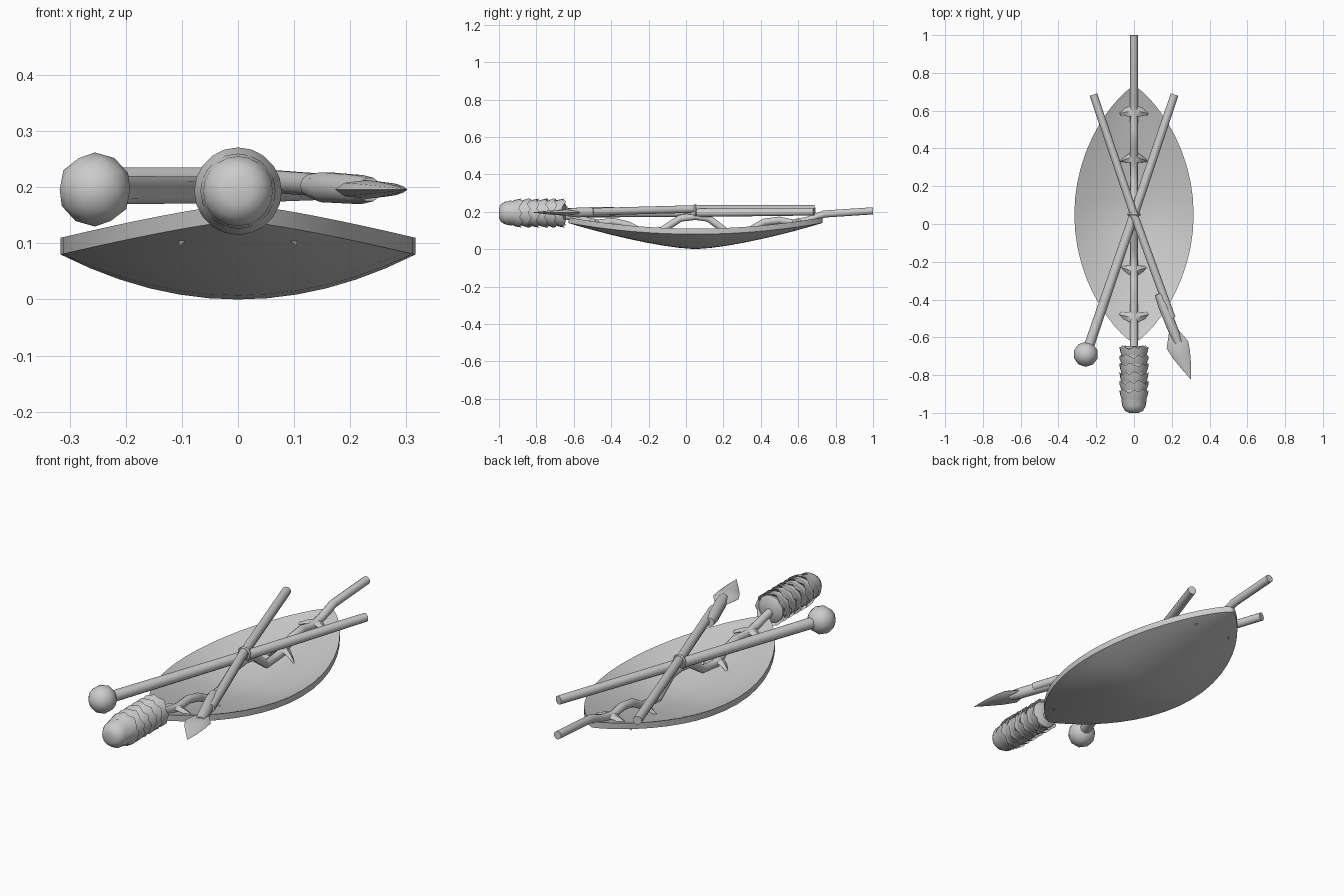
import bpy
import bmesh
from math import cos, sin, pi
from mathutils import Vector

if "Cube" in bpy.data.objects:
    bpy.data.objects.remove(bpy.data.objects["Cube"])

GREY = (0.6, 0.6, 0.6, 1)
grey = bpy.data.materials.new("plain grey")
grey.use_nodes = True
grey.diffuse_color = GREY
grey.node_tree.nodes["Principled BSDF"].inputs["Base Color"].default_value = GREY


def finish(bm, name, angle=0.7):
    bmesh.ops.recalc_face_normals(bm, faces=bm.faces)
    mesh = bpy.data.meshes.new(name)
    bm.to_mesh(mesh)
    bm.free()
    mesh.materials.append(grey)
    ob = bpy.data.objects.new(name, mesh)
    bpy.context.collection.objects.link(ob)
    bpy.ops.object.select_all(action="DESELECT")
    ob.select_set(True)
    bpy.context.view_layer.objects.active = ob
    bpy.ops.object.shade_smooth_by_angle(angle=angle)
    return ob


def skin(bm, rings, closed=True, caps=True):
    """Bridge rows of points with quads."""
    rows = [[bm.verts.new(p) for p in ring] for ring in rings]
    n = len(rows[0])
    for a, b in zip(rows, rows[1:]):
        for i in range(n if closed else n - 1):
            j = (i + 1) % n
            bm.faces.new((a[i], a[j], b[j], b[i]))
    if caps:
        bm.faces.new(rows[0])
        bm.faces.new(rows[-1])


def tube(name, points, radii, sides=10, flat=1.0):
    """Round or flattened tube along a path."""
    pts = [Vector(p) for p in points]
    rings = []
    for i, p in enumerate(pts):
        d = (pts[min(i + 1, len(pts) - 1)] - pts[max(i - 1, 0)]).normalized()
        side = d.cross(Vector((0, 0, 1))).normalized()
        up = side.cross(d)
        rings.append([p + radii[i] * (side * cos(2 * pi * k / sides)
                      + up * flat * sin(2 * pi * k / sides)) for k in range(sides)])
    bm = bmesh.new()
    skin(bm, rings)
    return finish(bm, name)


# Shield: curved leaf-shaped shell, hollow side up
MID, HALF_LEN, HALF_WID, THICK = 0.05, 0.68, 0.316, 0.03


def shield_z(t, u):
    ridge = 0.14 * abs(t) ** 1.45
    rim = 0.08 + 0.06 * t * t
    return ridge + (rim - ridge) * abs(u) ** 2


def shield_rows(lift):
    rows = []
    for i in range(25):
        t = 0.998 * sin(pi / 2 * (i / 12 - 1))
        w = HALF_WID * (1 - t * t) ** 0.8
        rows.append([(w * k / 6, MID + HALF_LEN * t, shield_z(t, k / 6) + lift)
                     for k in range(-6, 7)])
    return rows


bm = bmesh.new()
lower, upper = shield_rows(0), shield_rows(THICK)
skin(bm, lower, closed=False, caps=False)
skin(bm, upper, closed=False, caps=False)


def outline(rows):
    return ([r[0] for r in rows] + rows[-1][1:-1]
            + [r[-1] for r in reversed(rows)] + rows[0][-2:0:-1])


skin(bm, [outline(lower), outline(upper)], caps=False)
bmesh.ops.remove_doubles(bm, verts=bm.verts, dist=0.0001)
finish(bm, "shield")

# Spine stick woven along the hollow side of the shield
spine = [(1, .205), (.74, .188), (.65, .155), (.57, .14), (.5, .155), (.42, .145),
         (.34, .1), (.22, .09), (.12, .165), (.05, .175), (-.03, .165), (-.13, .1),
         (-.23, .09), (-.31, .13), (-.39, .148), (-.47, .14), (-.55, .155), (-.7, .193)]
tube("spine_stick", [(0, y, z) for y, z in spine], [0.02] * len(spine))

# Tapered straps draped over the spine stick, tips on the shield
for i, (y, z, w, turn) in enumerate([(.575, .165, .105, 1), (.33, .125, .075, 1),
                                     (-.225, .115, .075, -1), (-.47, .165, .105, -1)]):
    rings = []
    for k in range(-6, 7):
        s = k / 6
        half = 0.032 * (1 - abs(s)) ** 0.8 + 0.001
        top = z - 0.05 * abs(s) ** 1.6
        yc = y + turn * half * 0.8
        rings.append([(w * s, yc - half, top - 0.01), (w * s, yc, top),
                      (w * s, yc + half, top - 0.012), (w * s, yc, top - 0.02)])
    bm = bmesh.new()
    skin(bm, rings)
    finish(bm, f"strap_{i + 1}")

# Club
tube("club_handle", [(-.25, -.68, .195), (0, .05, .195), (.215, .685, .2)], [.027, .024, .021])
bm = bmesh.new()
bmesh.ops.create_icosphere(bm, subdivisions=2, radius=0.066)
for v in bm.verts:
    v.co += Vector((-0.255, -0.69, 0.196))
finish(bm, "club_head", 0.9)

# Spear with thicker socket and leaf blade
tube("spear_shaft", [(-.215, .685, .215), (0, .05, .215), (.2, -.5, .2)], [.021] * 3)
tube("spear_socket", [(.13, -.37, .203), (.155, -.43, .2), (.215, -.58, .196), (.235, -.63, .196)],
     [.021, .028, .027, .022])
tube("spear_blade", [(.213, -.575, .196), (.23, -.64, .196), (.25, -.69, .196),
                     (.278, -.76, .196), (.3, -.82, .196)],
     [.03, .06, .05, .026, .002], sides=8, flat=0.28)

# Binding around the crossing
bpy.ops.mesh.primitive_torus_add(major_radius=0.028, minor_radius=0.008, major_segments=16,
                                 minor_segments=6, location=(0, .05, .205),
                                 rotation=(pi / 2, 0, 0))
binding = bpy.context.object
binding.name = "binding"
binding.data.materials.append(grey)
bpy.ops.object.shade_smooth_by_angle()

# Fur tuft: rounded core with layered, ragged skirts
CZ = 0.193


def fur_ring(y, r, n=20, rag=0.0, phase=0):
    return [(r * cos(2 * pi * k / n), y + rag * ((k * 7 + phase * 3) % 5) / 4,
             CZ + r * sin(2 * pi * k / n)) for k in range(n)]


bm = bmesh.new()
skin(bm, [fur_ring(y, r) for y, r in
          [(-1, .025), (-.99, .047), (-.965, .062), (-.9, .066), (-.66, .066), (-.645, .04)]])
finish(bm, "fur_core")
bm = bmesh.new()
for i in range(7):
    y = -0.98 + 0.046 * i
    r = 0.052 if i == 0 else 0.063
    skin(bm, [fur_ring(y, r), fur_ring(y + 0.025, r + 0.009),
              fur_ring(y + 0.04, r + 0.015, rag=0.022, phase=i),
              fur_ring(y + 0.035, r + 0.002)], caps=False)
finish(bm, "fur_layers", 0.5)
